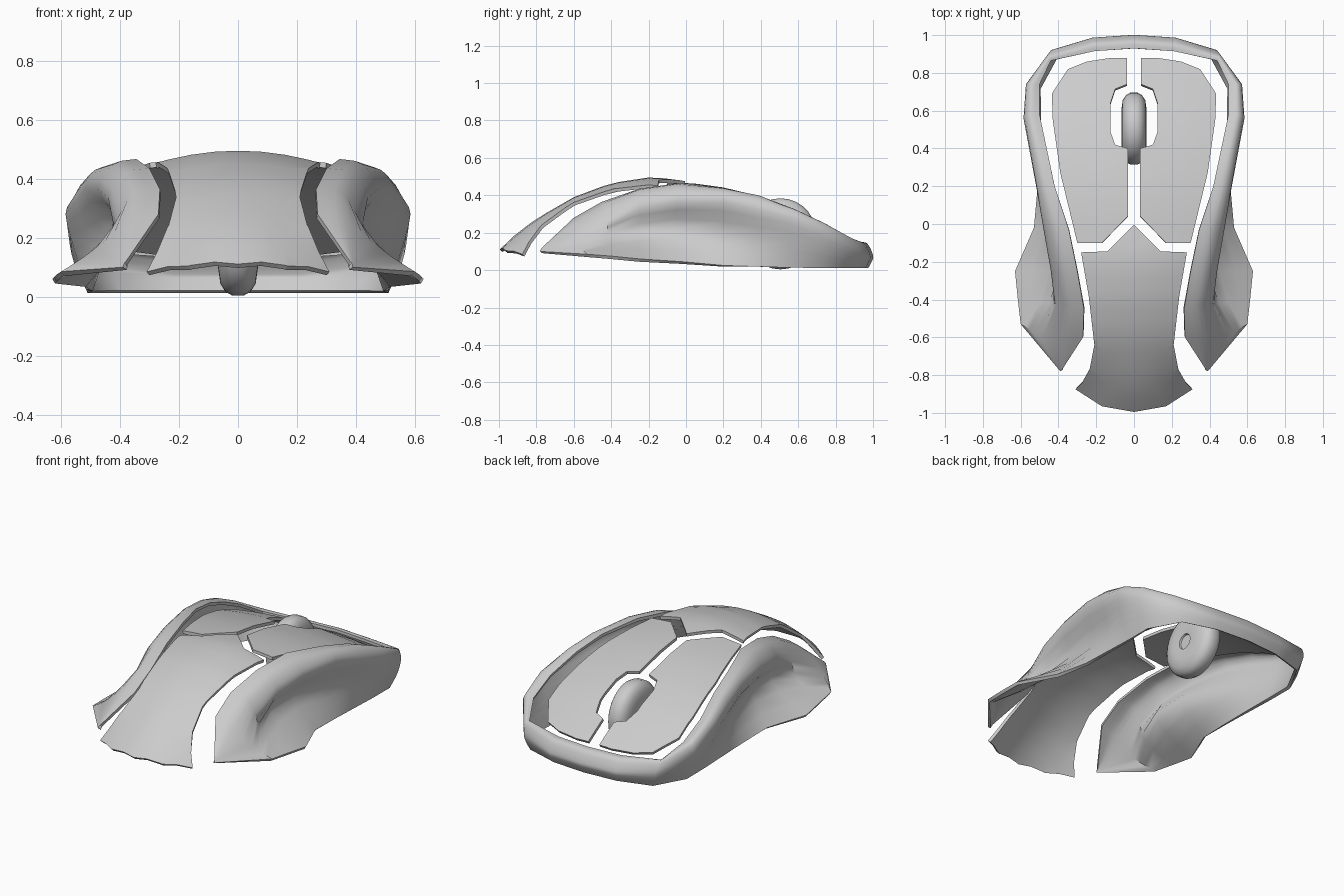
import bpy, bmesh, math
from mathutils import Vector

if "Cube" in bpy.data.objects:
    bpy.data.objects.remove(bpy.data.objects["Cube"])


def finish(name, bm, thick=0.0, mirror=True, angle=40):
    """Turn a bmesh into a mirrored, thickened, smooth-shaded part."""
    me = bpy.data.meshes.new(name)
    bm.to_mesh(me)
    bm.free()
    ob = bpy.data.objects.new(name, me)
    bpy.context.collection.objects.link(ob)
    if mirror:
        m = ob.modifiers.new("mirror", 'MIRROR')
        m.merge_threshold = 0.0005
    if thick:
        s = ob.modifiers.new("thickness", 'SOLIDIFY')
        s.thickness = thick
        s.offset = -1
    bpy.ops.object.select_all(action='DESELECT')
    ob.select_set(True)
    bpy.context.view_layer.objects.active = ob
    bpy.ops.object.convert(target='MESH')
    bpy.ops.object.shade_smooth_by_angle(angle=math.radians(angle))
    return ob


def lerp(keys, t):
    """Piecewise linear lookup in (t, value) keys."""
    for (a, va), (b, vb) in zip(keys, keys[1:]):
        if t <= b:
            f = max(0, (t - a) / (b - a))
            return va + (vb - va) * f
    return keys[-1][1]


def spline(p, steps):
    """Catmull-Rom curve through points p."""
    p = [Vector(q) for q in p]
    e = [2 * p[0] - p[1]] + p + [2 * p[-1] - p[-2]]
    out = []
    for i in range(1, len(e) - 2):
        a, b, c, d = e[i - 1:i + 3]
        for s in range(steps):
            t = s / steps
            out.append(0.5 * (2 * b + (c - a) * t + (2 * a - 5 * b + 4 * c - d) * t * t
                              + (3 * b - 3 * c + d - a) * t ** 3))
    return out + [p[-1]]


def plate(name, outline, height, thick):
    """Cut a flat outline into a grid, then lay it on a height field."""
    bm = bmesh.new()
    f = bm.faces.new([bm.verts.new((x, y, 0)) for x, y in outline])
    f.normal_update()
    if f.normal.z < 0:
        f.normal_flip()
    cuts = [((0, -1 + i * 0.08, 0), (0, 1, 0)) for i in range(1, 25)]
    cuts += [((i * 0.08, 0, 0), (1, 0, 0)) for i in range(1, 6)]
    for co, no in cuts:
        bmesh.ops.bisect_plane(bm, geom=bm.verts[:] + bm.edges[:] + bm.faces[:],
                               plane_co=co, plane_no=no, dist=1e-5)
    for v in bm.verts:
        v.co.z = height(v.co.x, v.co.y)
    return finish(name, bm, thick)


# Side shell: five rails from front to tail, top inner edge down to the bottom edge
inner = [(.21, .915, .15), (.44, .865, .165), (.50, .74, .24), (.50, .58, .315), (.42, .2, .44),
         (.345, -.03, .467), (.30, -.25, .435), (.265, -.45, .365), (.27, -.60, .28), (.38, -.77, .12)]
crest = [(.22, .955, .142), (.45, .89, .168), (.55, .74, .25), (.555, .58, .325), (.485, .2, .43),
         (.42, -.05, .45), (.385, -.25, .42), (.355, -.43, .35), (.36, -.6, .257), (.384, -.773, .116)]
lip = [(.22, .985, .08), (.44, .92, .11), (.572, .74, .20), (.585, .56, .28), (.518, .2, .365),
       (.475, -.05, .365), (.44, -.25, .335), (.41, -.42, .26), (.45, -.6, .19), (.386, -.776, .112)]
recess = [(.22, .98, .05), (.43, .915, .06), (.555, .73, .11), (.555, .55, .16), (.46, .2, .20),
          (.405, -.05, .22), (.395, -.25, .20), (.45, -.42, .165), (.53, -.57, .13), (.388, -.779, .108)]
base = [(.21, .96, .012), (.41, .90, .012), (.51, .72, .012), (.51, .56, .013), (.51, .2, .025),
        (.53, -.02, .045), (.63, -.25, .06), (.615, -.40, .075), (.60, -.53, .085), (.39, -.78, .10)]
stations = [list(s) for s in zip(inner, crest, lip, recess, base)]
stations.insert(0, [(0, y + .015, z) for x, y, z in stations[0]])
# extra bulged station between the front corner and the waist
stations.insert(5, [tuple((Vector(a) + Vector(b)) / 2 + Vector((0, 0, .016 * (j < 2))))
                    for j, (a, b) in enumerate(zip(stations[4], stations[5]))])
bm = bmesh.new()
rows = [[bm.verts.new(p) for p in spline(s, 3)] for s in stations]
for r, q in zip(rows, rows[1:]):
    for j in range(len(r) - 1):
        bm.faces.new((r[j], q[j], q[j + 1], r[j + 1]))
finish("side_shell", bm, 0.018)

# Palm rest
palm_c = [(-1, .105), (-.96, .15), (-.88, .215), (-.8, .275), (-.6, .39), (-.4, .465),
          (-.2, .495), (-.1, .49), (0, .475)]
palm_k = [(-1, 1.4), (-.86, 1.4), (-.8, .95), (-.6, .6), (0, .5)]
plate("palm_rest",
      [(0, -.005), (.14, -.145), (.28, -.15), (.24, -.38), (.21, -.64), (.235, -.77),
       (.275, -.84), (.31, -.875), (.17, -.965), (0, -.995)],
      lambda x, y: lerp(palm_c, y) - lerp(palm_k, y) * x * x, 0.018)

# Left and right buttons with the notch around the wheel
button_c = [(-.1, .472), (.05, .463), (.2, .442), (.4, .394), (.6, .317), (.8, .204), (.9, .14)]
plate("buttons",
      [(.037, .88), (.12, .88), (.25, .86), (.35, .82), (.435, .69), (.43, .55), (.39, .27),
       (.30, -.1), (.17, -.1), (.033, .04), (.033, .40), (.10, .42), (.125, .49),
       (.125, .64), (.10, .715), (.037, .74)],
      lambda x, y: lerp(button_c, y) - 0.2 * x * x, 0.018)

# Scroll wheel: rounded profile spun about the x axis, with small hub recesses
half = [(.052, 0), (.052, .042), (.062, .045), (.067, .1), (.06, .15), (.042, .178), (.02, .19)]
prof = half + [(-x, r) for x, r in reversed(half)]
bm = bmesh.new()
vs = [bm.verts.new((x, .505, .194 + r)) for x, r in prof]
es = [bm.edges.new(e) for e in zip(vs, vs[1:])]
bmesh.ops.spin(bm, geom=vs + es, cent=(0, .505, .194), axis=(1, 0, 0),
               angle=math.tau, steps=28, use_merge=True)
bmesh.ops.remove_doubles(bm, verts=bm.verts[:], dist=1e-4)
bmesh.ops.recalc_face_normals(bm, faces=bm.faces[:])
finish("scroll_wheel", bm, mirror=False)
